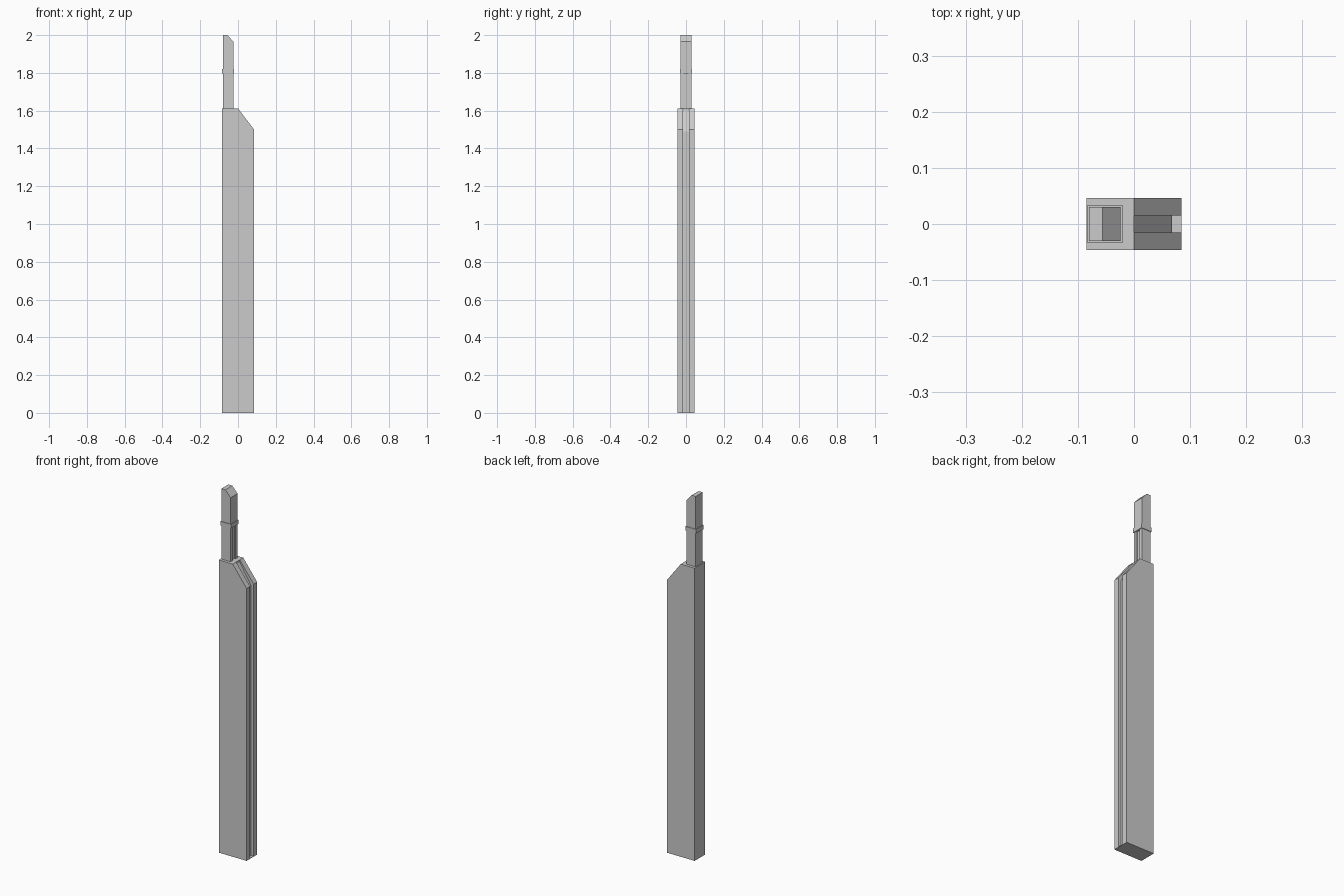
import bpy, bmesh

if "Cube" in bpy.data.objects:
    bpy.data.objects.remove(bpy.data.objects["Cube"])


def prism(name, profile, layers):
    """Extrude x-z profiles along y; each layer is (profile, y0, y1)."""
    bm = bmesh.new()
    for pts, y0, y1 in layers if layers else []:
        a = [bm.verts.new((x, y0, z)) for x, z in pts]
        b = [bm.verts.new((x, y1, z)) for x, z in pts]
        bm.faces.new(a)
        bm.faces.new(b[::-1])
        for i in range(len(pts)):
            j = (i + 1) % len(pts)
            bm.faces.new((a[j], a[i], b[i], b[j]))
    bmesh.ops.recalc_face_normals(bm, faces=bm.faces)
    me = bpy.data.meshes.new(name)
    bm.to_mesh(me)
    bm.free()
    ob = bpy.data.objects.new(name, me)
    bpy.context.collection.objects.link(ob)
    return ob


def solid(name, pts, half):
    return prism(name, pts, [(pts, -half, half)])


def box(name, x0, x1, half, z0, z1):
    return solid(name, [(x0, z0), (x1, z0), (x1, z1), (x0, z1)], half)


def cut(target, cutter):
    """Carve the cutter out of the target and discard it."""
    mod = target.modifiers.new("groove", 'BOOLEAN')
    mod.object = cutter
    mod.solver = 'EXACT'
    bpy.context.view_layer.objects.active = target
    bpy.ops.object.modifier_apply(modifier=mod.name)
    bpy.data.objects.remove(cutter)


# Main body with a slanted shoulder
body = solid("body", [(-.085, 0), (.085, 0), (.085, 1.5), (0, 1.612), (-.085, 1.612)], .046)

# Groove along the edge and up the shoulder, closed by a thin base
cut(body, solid("groove_cutter", [(.068, .003), (.12, .003), (.12, 1.7), (0, 1.7),
                                  (0, 1.60), (.068, 1.49)], .0155))

# Narrow handle with a slanted tip, grooved below the collar
handle = solid("handle", [(-.080, 1.60), (-.024, 1.60), (-.024, 1.965), (-.056, 2.0),
                          (-.080, 2.0)], .030)
cut(handle, box("handle_cutter", -.031, 0, .012, 1.55, 1.81))

# Collar around the handle
box("collar", -.084, -.020, .033, 1.797, 1.820)
